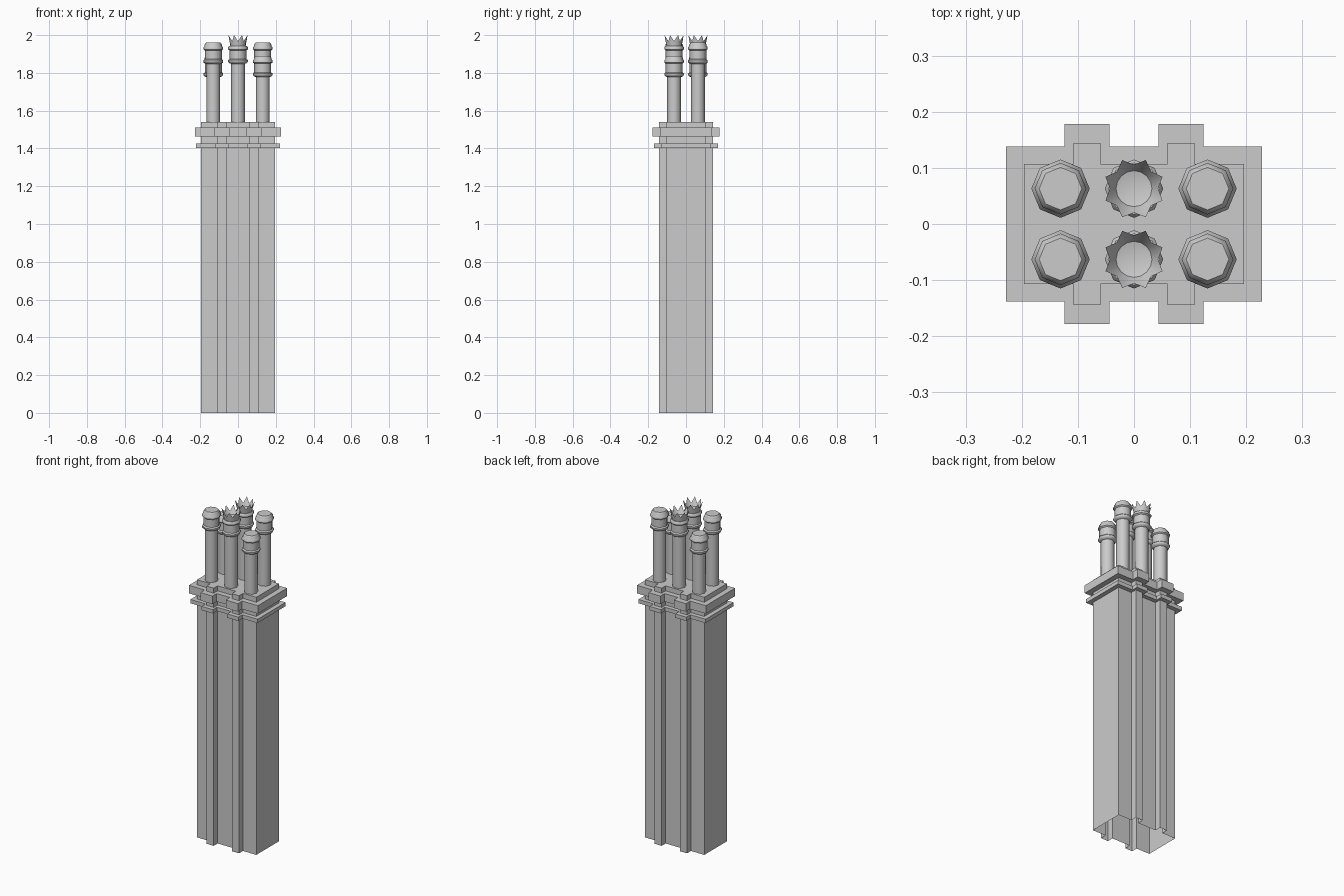
import bpy, bmesh, math

if "Cube" in bpy.data.objects:
    bpy.data.objects.remove(bpy.data.objects["Cube"])

def finish(bm, name, smooth=False):
    bmesh.ops.recalc_face_normals(bm, faces=bm.faces)
    me = bpy.data.meshes.new(name)
    bm.to_mesh(me)
    bm.free()
    ob = bpy.data.objects.new(name, me)
    bpy.context.collection.objects.link(ob)
    if smooth:
        bpy.ops.object.select_all(action='DESELECT')
        ob.select_set(True)
        bpy.context.view_layer.objects.active = ob
        bpy.ops.object.shade_smooth_by_angle(angle=math.radians(46))
    return ob

def bridge(bm, a, b):
    n = len(a)
    for i in range(n):
        bm.faces.new((a[i], a[(i + 1) % n], b[(i + 1) % n], b[i]))

# Stack outline: rectangle with two pilasters on front and back
def outline(hx, hy, py, x0, x1):
    front = [(-hx, -hy), (-x1, -hy), (-x1, -py), (-x0, -py), (-x0, -hy),
             (x0, -hy), (x0, -py), (x1, -py), (x1, -hy), (hx, -hy)]
    return front + [(-x, -y) for x, y in front]

body = outline(0.196, 0.107, 0.144, 0.060, 0.108)
thin = outline(0.222, 0.132, 0.170, 0.047, 0.121)
thick = outline(0.228, 0.138, 0.178, 0.044, 0.124)

# Brick stack with two projecting courses, open at the bottom
bm = bmesh.new()
levels = [(body, 0), (body, 1.402), (thin, 1.402), (thin, 1.425), (body, 1.425),
          (body, 1.462), (thick, 1.462), (thick, 1.51), (body, 1.51), (body, 1.54)]
loops = [[bm.verts.new((x, y, z)) for x, y in shape] for shape, z in levels]
for a, b in zip(loops, loops[1:]):
    bridge(bm, a, b)
bm.faces.new(loops[-1])
finish(bm, "chimney_stack")

# Pot profile (radius, height) above the shaft foot
PROFILE = [(0.037, 1.848), (0.046, 1.852), (0.052, 1.859), (0.052, 1.867),
           (0.045, 1.873), (0.045, 1.919), (0.052, 1.925), (0.052, 1.936),
           (0.046, 1.942)]

def ring(bm, x, y, r, z, n=8):
    return [bm.verts.new((x + r * math.cos(2 * math.pi * i / n),
                          y + r * math.sin(2 * math.pi * i / n), z)) for i in range(n)]

def pot(name, x, y, drop=0.0, crown=False):
    bm = bmesh.new()
    prof = [(0.037, 1.54)] + [(r, z - drop) for r, z in PROFILE]
    prof += [(0.040, 1.942)] if crown else [(0.046, 1.950 - drop), (0.038, 1.960 - drop)]
    rings = [ring(bm, x, y, r, z) for r, z in prof]
    for a, b in zip(rings, rings[1:]):
        bridge(bm, a, b)
    bm.faces.new(rings[-1])
    finish(bm, name, True)

# Spiked crown with a hollow bowl
def crown(name, x, y):
    bm = bmesh.new()
    base = ring(bm, x, y, 0.040, 1.940, 16)
    rim = []
    for i in range(16):
        a = math.pi * i / 8
        r, z = (0.055, 2.0) if i % 4 in (1, 3) else (0.043, 1.968)
        rim.append(bm.verts.new((x + r * math.cos(a), y + r * math.sin(a), z)))
    bowl = ring(bm, x, y, 0.032, 1.952, 16)
    bridge(bm, base, rim)
    bridge(bm, rim, bowl)
    tip = bm.verts.new((x, y, 1.944))
    for i in range(16):
        bm.faces.new((bowl[i], bowl[(i + 1) % 16], tip))
    finish(bm, name, True)

# Six pots: diagonal pairs share a height, middle pair is crowned
for s, side in ((-1, "front"), (1, "back")):
    y = 0.063 * s
    pot("tall_pot_" + side, 0.131 * s, y)
    pot("short_pot_" + side, -0.131 * s, y, drop=0.07)
    pot("crowned_pot_" + side, 0, y, crown=True)
    crown("crown_" + side, 0, y)
